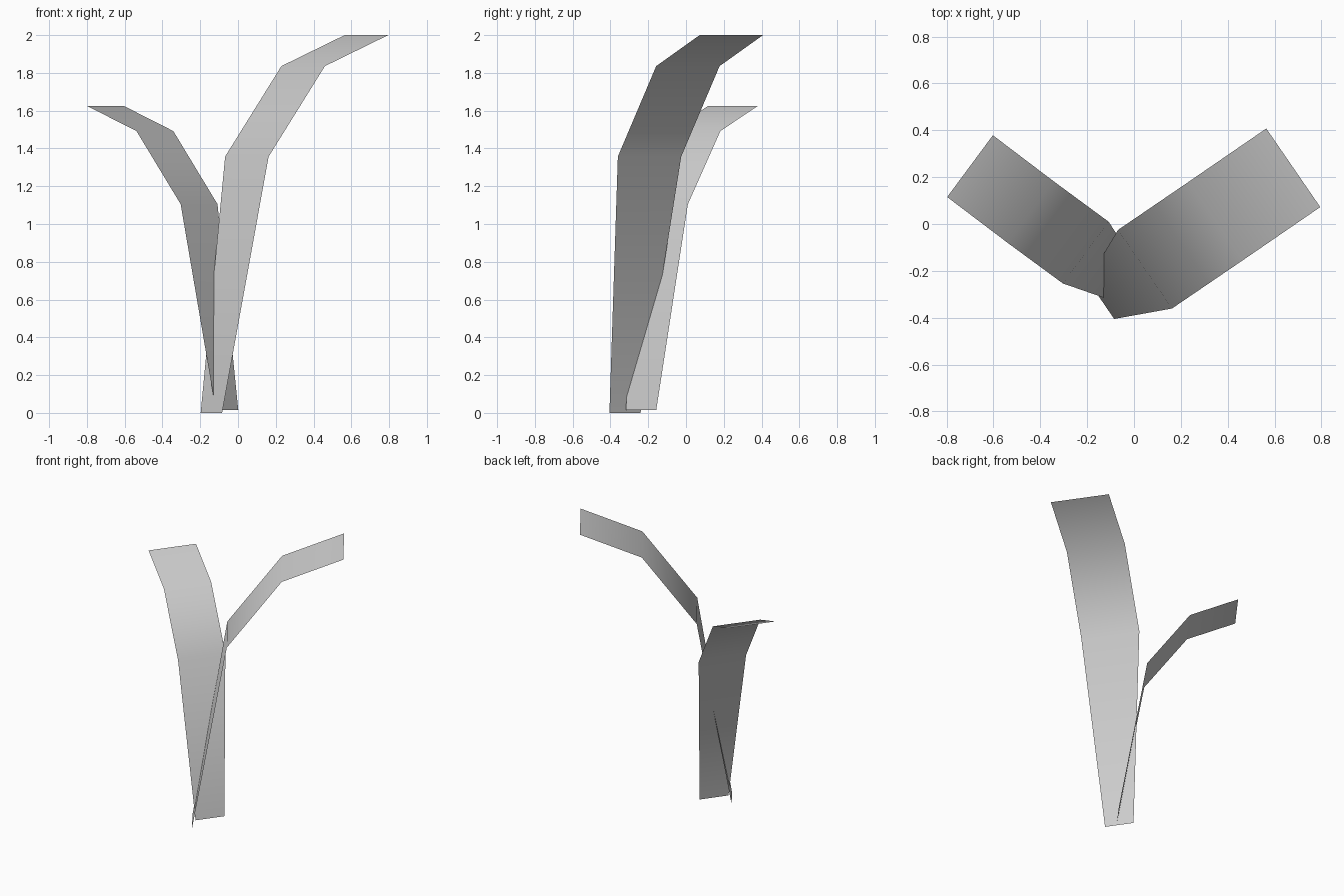
import bpy
import bmesh
from mathutils import Vector

cube = bpy.data.objects.get("Cube")
if cube:
    bpy.data.objects.remove(cube, do_unlink=True)

# Single matte grey for both blades
grey = bpy.data.materials.new("light_grey")
grey.use_nodes = True
colour = (0.62, 0.62, 0.62, 1)
grey.diffuse_color = colour
shader = next(n for n in grey.node_tree.nodes if n.type == "BSDF_PRINCIPLED")
shader.inputs["Base Color"].default_value = colour
shader.inputs["Roughness"].default_value = 0.8


def make_blade(name, across, base_width, width, spine):
    """Bent strip: narrow at its base, constant width above, upper side facing inward."""
    across = Vector(across).normalized()
    bm = bmesh.new()
    previous = None
    for point in spine:
        half = across * (width if previous else base_width) / 2
        centre = Vector(point)
        row = [bm.verts.new(centre - half), bm.verts.new(centre + half)]
        if previous:
            face = bm.faces.new((previous[0], previous[1], row[1], row[0]))
            face.smooth = True
        previous = row
    mesh = bpy.data.meshes.new(name)
    bm.to_mesh(mesh)
    bm.free()
    mesh.materials.append(grey)
    blade = bpy.data.objects.new(name, mesh)
    bpy.context.collection.objects.link(blade)
    return blade


# Tall blade arching to the left and back
make_blade("tall_leaf_blade", (0.566, -0.824, 0), 0.2, 0.407, [
    (-0.141, -0.323, 0),
    (0.047, -0.193, 1.357),
    (0.345, 0.01, 1.836),
    (0.68, 0.24, 2),
])

# Short blade arching to the right and back
make_blade("short_leaf_blade", (0.595, 0.804, 0), 0.2, 0.328, [
    (-0.058, -0.238, 0.015),
    (-0.206, -0.122, 1.105),
    (-0.44, 0.05, 1.492),
    (-0.7, 0.247, 1.624),
])
